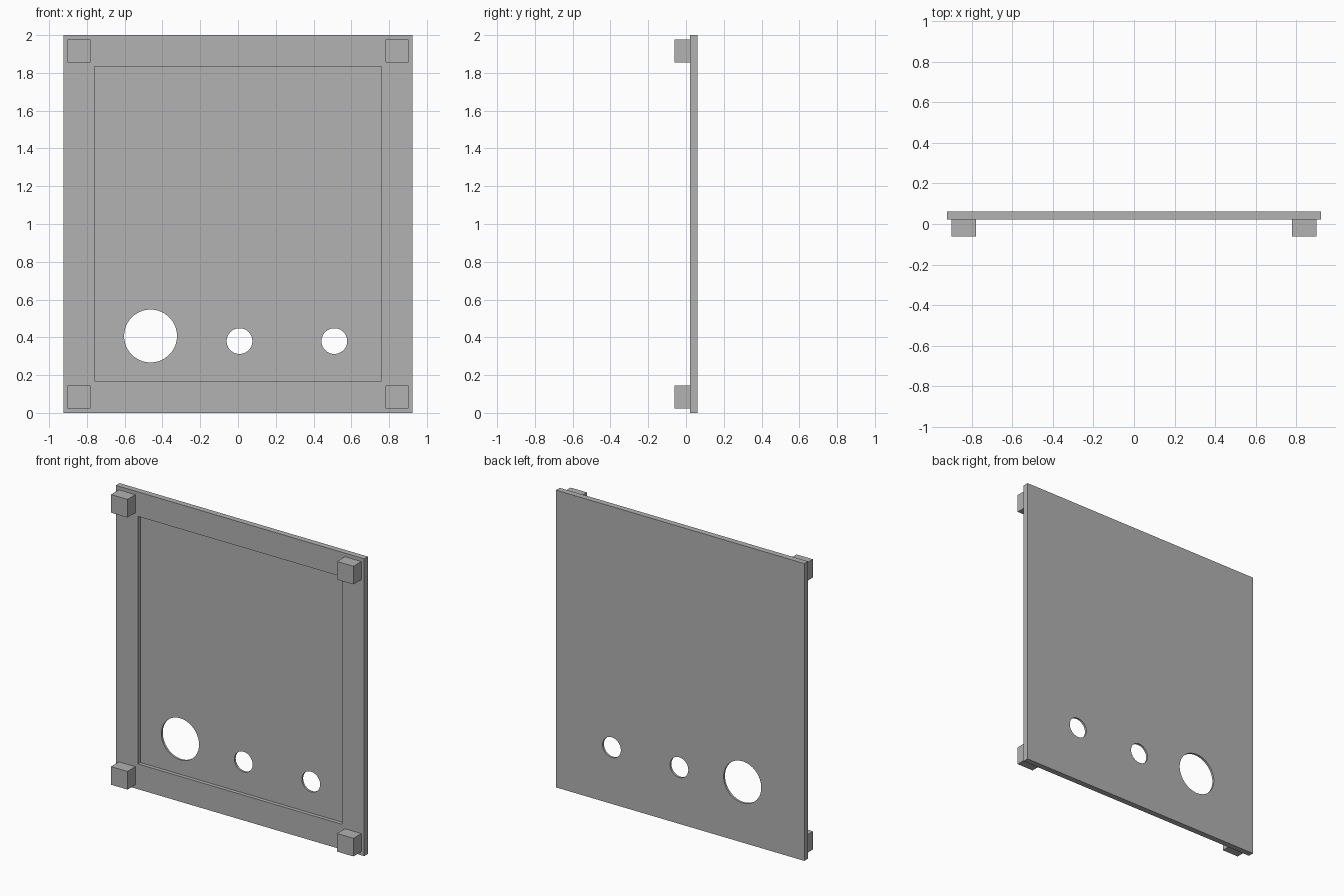
import bpy

cube = bpy.data.objects.get("Cube")
if cube:
    bpy.data.objects.remove(cube, do_unlink=True)

grey = bpy.data.materials.new("plain grey")
grey.use_nodes = True
colour = (0.445, 0.445, 0.445, 1)
grey.diffuse_color = colour
grey.node_tree.nodes["Principled BSDF"].inputs["Base Color"].default_value = colour

FRONT, BACK = 0.022, 0.0615   # panel faces along y
FLOOR = 0.047                 # floor of the front recess


def box(name, low, high):
    """Box spanning two opposite corners."""
    middle = [(a + b) / 2 for a, b in zip(low, high)]
    bpy.ops.mesh.primitive_cube_add(size=1, location=middle)
    obj = bpy.context.object
    obj.name = name
    obj.scale = [b - a for a, b in zip(low, high)]
    bpy.ops.object.transform_apply(location=False, rotation=False, scale=True)
    obj.data.materials.append(grey)
    return obj


def cut(target, cutter):
    """Subtract a hidden cutter from the target."""
    cutter.hide_render = True
    cutter.hide_set(True)
    cutter.display_type = 'WIRE'
    mod = target.modifiers.new(cutter.name, 'BOOLEAN')
    mod.operation = 'DIFFERENCE'
    mod.solver = 'EXACT'
    mod.object = cutter
    bpy.context.view_layer.objects.active = target
    bpy.ops.object.modifier_apply(modifier=mod.name)
    bpy.data.objects.remove(cutter, do_unlink=True)


# Flat panel with a shallow recess in its front
panel = box("panel", (-0.924, FRONT, 0), (0.924, BACK, 2))
cut(panel, box("recess_cutter", (-0.76, FRONT - 0.1, 0.17), (0.76, FLOOR, 1.835)))

# One large and two small round through holes
for x, z, radius in ((-0.463, 0.407, 0.14), (0.008, 0.38, 0.068), (0.51, 0.38, 0.068)):
    bpy.ops.mesh.primitive_cylinder_add(vertices=64, radius=radius, depth=0.5,
                                        location=(x, 0, z), rotation=(1.5707963, 0, 0))
    hole = bpy.context.object
    hole.name = "hole_cutter"
    hole.data.materials.append(grey)
    cut(panel, hole)

bpy.ops.object.select_all(action='DESELECT')
panel.select_set(True)
bpy.context.view_layer.objects.active = panel
bpy.ops.object.shade_smooth_by_angle(angle=0.5)

# Square standoff block at each corner
for level, z in (("lower", 0.085), ("upper", 1.915)):
    for side, x in (("right", -0.841), ("left", 0.841)):
        box(f"{level}_{side}_standoff",
            (x - 0.061, -0.0615, z - 0.061), (x + 0.061, FRONT, z + 0.061))
